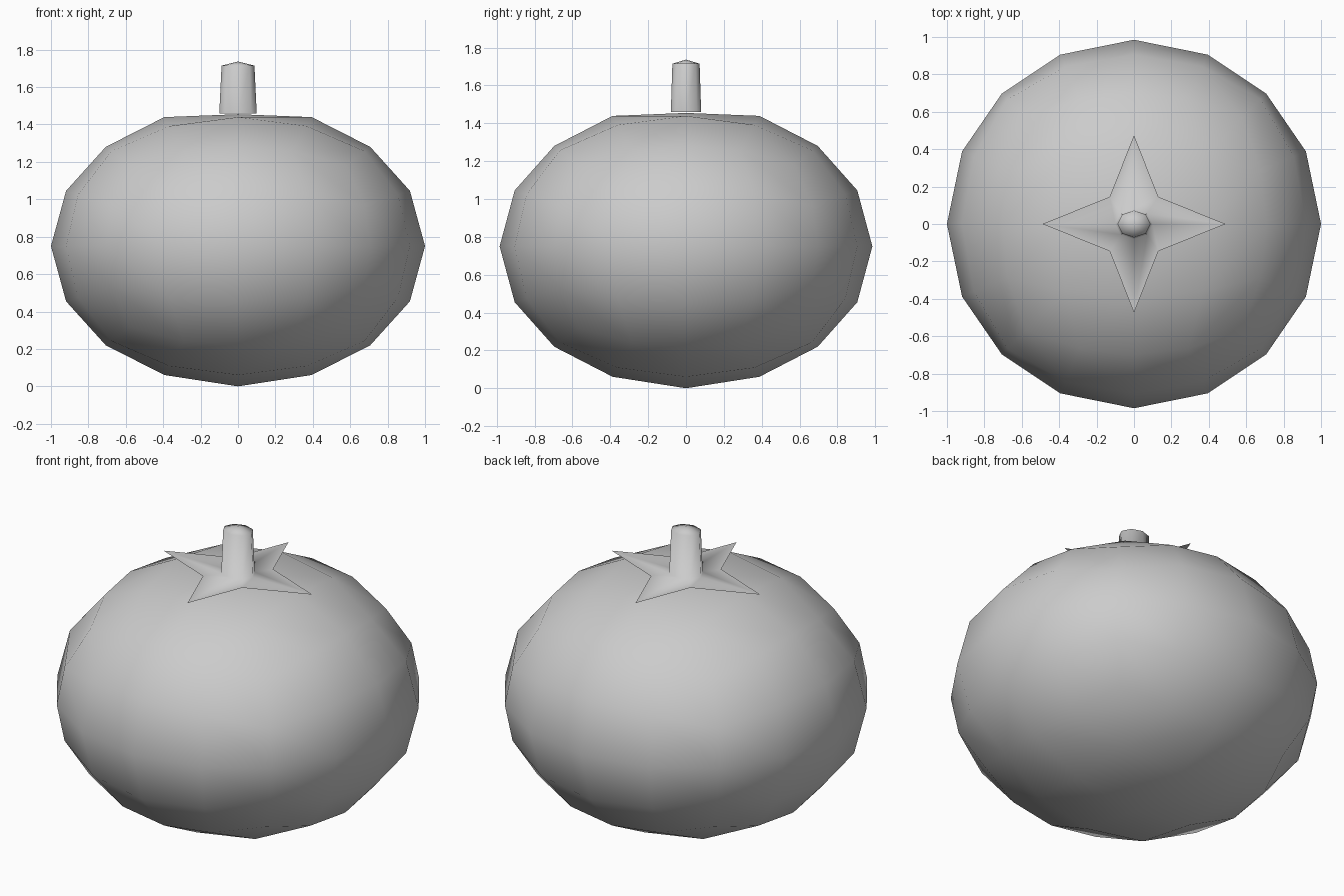
import bpy, bmesh
from math import sin, cos, tan, pi, radians

if "Cube" in bpy.data.objects:
    bpy.data.objects.remove(bpy.data.objects["Cube"])


def finish(bm, name):
    bmesh.ops.recalc_face_normals(bm, faces=bm.faces)
    for f in bm.faces:
        f.smooth = True
    me = bpy.data.meshes.new(name)
    bm.to_mesh(me)
    bm.free()
    ob = bpy.data.objects.new(name, me)
    bpy.context.collection.objects.link(ob)
    return ob


# Fruit body: subdivided cube rounded into a squashed ball with a flattened top
bm = bmesh.new()
bmesh.ops.create_cube(bm, size=2)
bmesh.ops.subdivide_edges(bm, edges=bm.edges[:], cuts=3, use_grid_fill=True)
inner = tan(radians(23.2))
for v in bm.verts:
    for i in range(3):
        if 0.1 < abs(v.co[i]) < 0.9:
            v.co[i] = inner if v.co[i] > 0 else -inner
    v.co.normalize()
    x, y, z = v.co
    v.co = (x, y * 0.985, 0.75 + z * 0.75)
    if z > 0.999:
        v.co.z = 1.455
finish(bm, "fruit_body")

# Leaf star and stem: one smooth surface rising from a flat four-pointed star
bm = bmesh.new()


def ring(rx, ry, z):
    return [bm.verts.new((rx * cos(k * pi / 4), ry * sin(k * pi / 4), z))
            for k in range(8)]


star = ring(0.49, 0.475, 1.46)
for v in star[1::2]:
    v.co.x = 0.13 if v.co.x > 0 else -0.13
    v.co.y = 0.145 if v.co.y > 0 else -0.145
rings = [star, ring(0.10, 0.08, 1.46), ring(0.088, 0.072, 1.715)]
for a, b in zip(rings, rings[1:]):
    for k in range(8):
        n = (k + 1) % 8
        bm.faces.new((a[k], a[n], b[n], b[k]))

# Slightly domed stem tip
tip = bm.verts.new((0, 0, 1.737))
for k in range(8):
    bm.faces.new((rings[-1][k], rings[-1][(k + 1) % 8], tip))
finish(bm, "leaf_star_and_stem")
